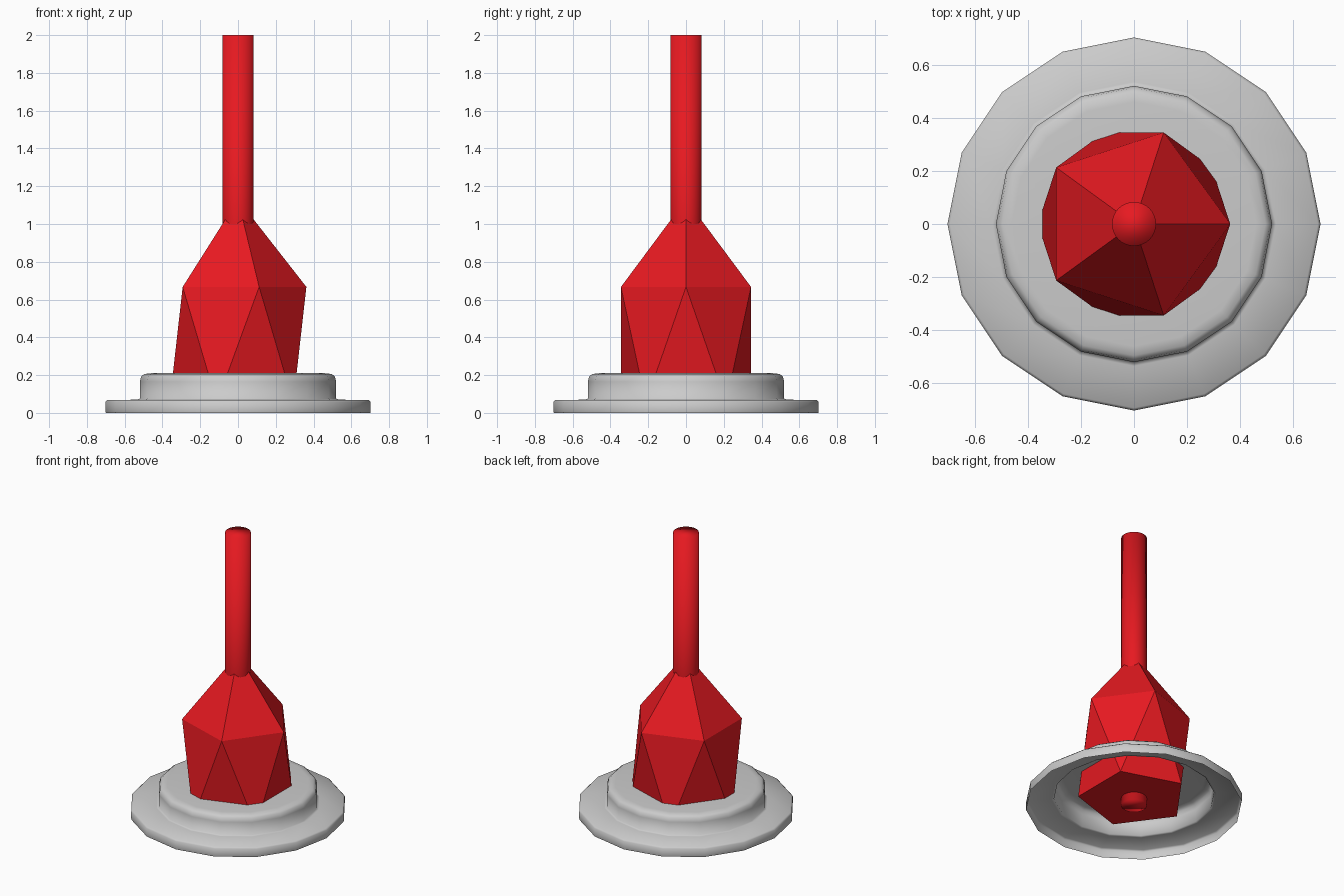
import bpy, bmesh
from math import cos, sin, tau, radians

if "Cube" in bpy.data.objects:
    bpy.data.objects.remove(bpy.data.objects["Cube"])


def ring(bm, sides, r, z, start=0.0):
    """Add a ring of vertices around the z axis."""
    return [bm.verts.new((r * cos(start + tau * i / sides), r * sin(start + tau * i / sides), z))
            for i in range(sides)]


def bridge(bm, low, high):
    """Join two equal rings with quads."""
    n = len(low)
    for i in range(n):
        j = (i + 1) % n
        bm.faces.new((low[i], low[j], high[j], high[i]))


def finish(bm, name, material=None, smooth=False):
    mesh = bpy.data.meshes.new(name)
    for f in bm.faces:
        f.smooth = smooth
    bm.to_mesh(mesh)
    bm.free()
    obj = bpy.data.objects.new(name, mesh)
    bpy.context.collection.objects.link(obj)
    if material:
        mesh.materials.append(material)
    return obj


def lathe(name, profile, sides, material=None, cap_bottom=False):
    bm = bmesh.new()
    rings = [ring(bm, sides, r, z) for r, z in profile]
    for low, high in zip(rings, rings[1:]):
        bridge(bm, low, high)
    bm.faces.new(rings[-1])
    if cap_bottom:
        bm.faces.new(rings[0][::-1])
    return finish(bm, name, material, True)


red = bpy.data.materials.new("red")
red.diffuse_color = (0.8, 0.01, 0.015, 1)
red.use_nodes = True
red.node_tree.nodes["Principled BSDF"].inputs["Base Color"].default_value = red.diffuse_color

# Stepped base: open underneath, 16 sides, softened edges
lathe("base", [(0.70, 0.0), (0.702, 0.01), (0.702, 0.058), (0.692, 0.068), (0.535, 0.07), (0.52, 0.075),
               (0.52, 0.165), (0.513, 0.193), (0.495, 0.206), (0.46, 0.21), (0.2, 0.21)], 16)

# Rod through the whole model
lathe("rod", [(0.083, 0.0), (0.083, 2.0)], 32, red, cap_bottom=True)

# Faceted body: five-sided antiprism with a flat underside and a pointed top
bm = bmesh.new()
upper = ring(bm, 5, 0.362, 0.667)
lower = ring(bm, 5, 0.362, 0.055, radians(36))
tip = bm.verts.new((0, 0, 1.13))
for i in range(5):
    j = (i + 1) % 5
    bm.faces.new((upper[i], upper[j], tip))
    bm.faces.new((lower[i], upper[j], upper[i]))
    bm.faces.new((lower[i], lower[j], upper[j]))
bm.faces.new(lower[::-1])
finish(bm, "faceted_body", red)
